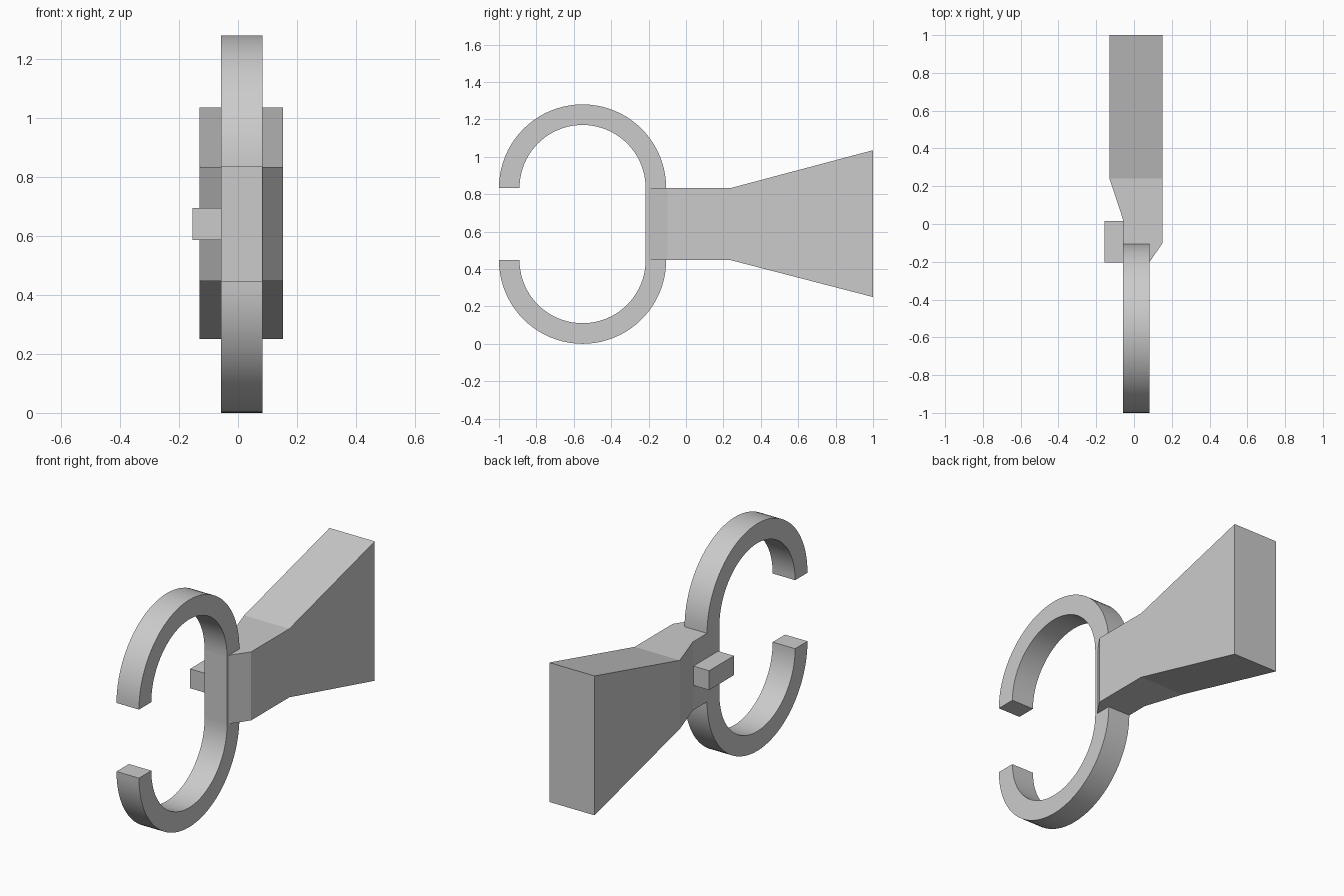
import bpy, bmesh, math
from mathutils import Vector

cube = bpy.data.objects.get("Cube")
if cube:
    bpy.data.objects.remove(cube, do_unlink=True)

grey = bpy.data.materials.new("plain grey")
grey.use_nodes = True
COLOUR = (0.6, 0.6, 0.6, 1)
grey.diffuse_color = COLOUR
grey.node_tree.nodes["Principled BSDF"].inputs["Base Color"].default_value = COLOUR

X0, X1 = -0.057, 0.083        # clip thickness
Z0, Z1 = 0.447, 0.833         # height of the straight stem
RING_Y, R_OUT, R_IN = -0.553, 0.447, 0.337


def finish(name, bm, smooth=False):
    bmesh.ops.recalc_face_normals(bm, faces=bm.faces)
    mesh = bpy.data.meshes.new(name)
    bm.to_mesh(mesh)
    bm.free()
    obj = bpy.data.objects.new(name, mesh)
    bpy.context.collection.objects.link(obj)
    mesh.materials.append(grey)
    if smooth:
        bpy.ops.object.select_all(action='DESELECT')
        obj.select_set(True)
        bpy.context.view_layer.objects.active = obj
        bpy.ops.object.shade_smooth_by_angle(angle=math.radians(30))
    return obj


def loft(name, sections):
    """Join rectangular sections (y, x0, x1, z0, z1) into a closed solid."""
    bm = bmesh.new()
    rings = [[bm.verts.new(p) for p in
              ((a, y, c), (b, y, c), (b, y, d), (a, y, d))]
             for y, a, b, c, d in sections]
    for r, s in zip(rings, rings[1:]):
        for i in range(4):
            j = (i + 1) % 4
            bm.faces.new((r[i], r[j], s[j], s[i]))
    bm.faces.new(rings[0])
    bm.faces.new(rings[-1])
    return finish(name, bm)


def hook(name, z, turn):
    """Sweep a rectangle through a half circle."""
    bm = bmesh.new()
    corners = ((X0, R_IN), (X1, R_IN), (X1, R_OUT), (X0, R_OUT))
    start = bm.faces.new([bm.verts.new((x, RING_Y + r, z)) for x, r in corners])
    cap = start.copy()
    bmesh.ops.spin(bm, geom=[cap, *cap.edges, *cap.verts],
                   cent=Vector((0, RING_Y, z)), axis=Vector((1, 0, 0)),
                   angle=turn * math.pi, steps=40)
    bmesh.ops.remove_doubles(bm, verts=bm.verts, dist=1e-5)
    return finish(name, bm, smooth=True)


# Stem with chamfered sides, flaring to a tall rear block
loft("flared_stem", [
    (RING_Y + R_IN, X0, X1, Z0, Z1),
    (-0.2, X0, X1, Z0, Z1),
    (-0.1, X0, 0.152, Z0, Z1),
    (0.02, X0, 0.152, Z0, Z1),
    (0.24, -0.13, 0.152, Z0, Z1),
    (1.0, -0.13, 0.152, 0.25, 1.035),
])

# Curved arms of the open ring
hook("upper_hook", Z1, 1)
hook("lower_hook", Z0, -1)

# Small side tab
loft("side_tab", [(y, -0.155, X0 + 0.01, 0.586, 0.695) for y in (-0.205, 0.015)])
